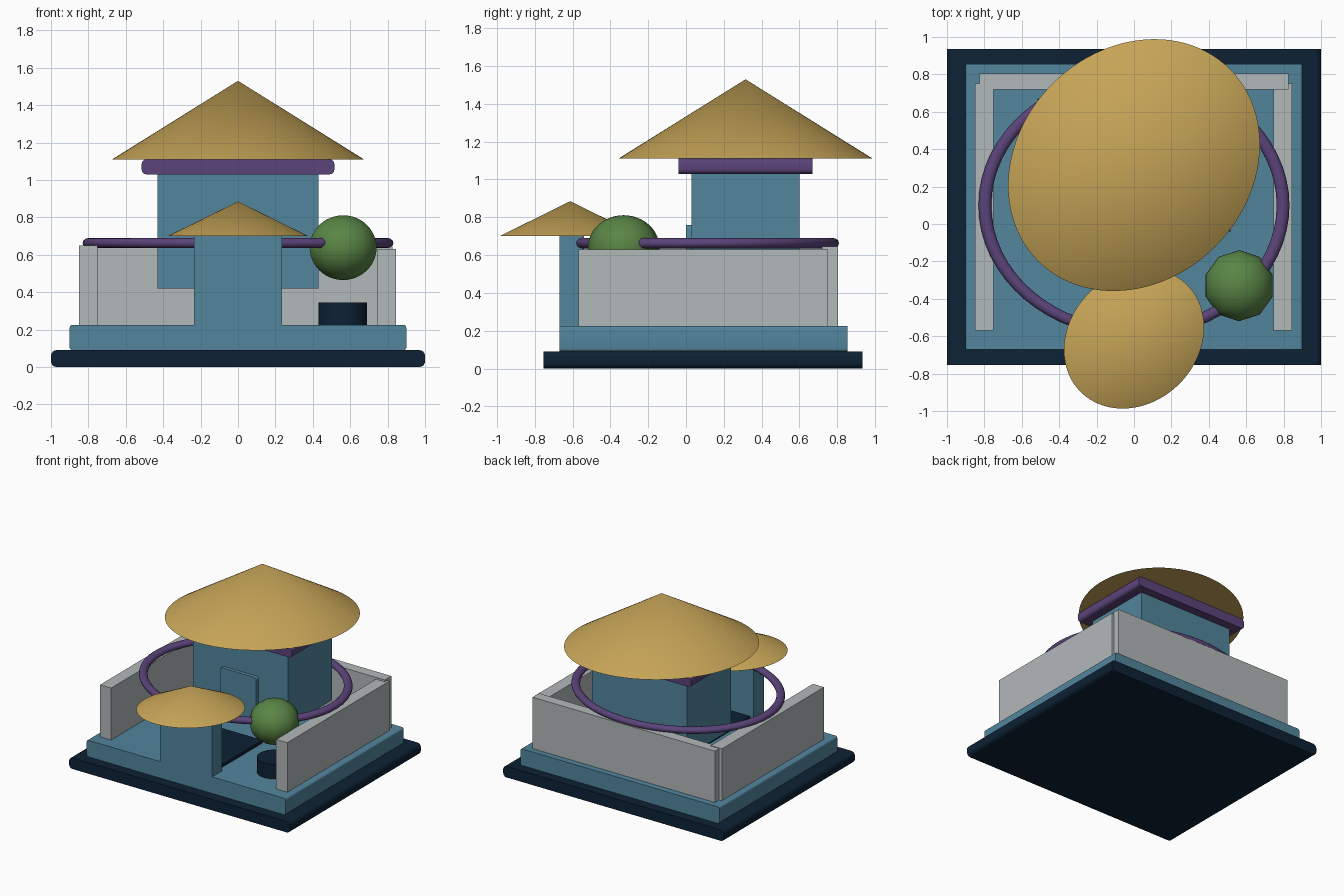
import bpy
import bmesh
import math
from mathutils import Matrix

if "Cube" in bpy.data.objects:
    bpy.data.objects.remove(bpy.data.objects["Cube"])


def material(name, rgb):
    m = bpy.data.materials.new(name)
    m.diffuse_color = (*rgb, 1)
    m.use_nodes = True
    m.node_tree.nodes["Principled BSDF"].inputs["Base Color"].default_value = m.diffuse_color
    return m


BLUE = material("teal blue", (0.085, 0.235, 0.335))
NAVY = material("dark navy", (0.004, 0.0155, 0.035))
PURPLE = material("purple", (0.105, 0.057, 0.195))
STRAW = material("straw", (0.56, 0.37, 0.095))
STONE = material("pale stone", (0.45, 0.48, 0.49))
GREEN = material("leaf green", (0.10, 0.235, 0.06))


def finish(bm, name, mat, smooth=None):
    bmesh.ops.recalc_face_normals(bm, faces=bm.faces)
    mesh = bpy.data.meshes.new(name)
    bm.to_mesh(mesh)
    bm.free()
    mesh.materials.append(mat)
    ob = bpy.data.objects.new(name, mesh)
    bpy.context.collection.objects.link(ob)
    if smooth:
        bpy.ops.object.select_all(action='DESELECT')
        ob.select_set(True)
        bpy.context.view_layer.objects.active = ob
        bpy.ops.object.shade_smooth_by_angle(angle=math.radians(smooth))
    return ob


def box(name, mat, x, y, z, round_edges=0.0):
    """Box from axis ranges; the edges running front to back can be rounded."""
    bm = bmesh.new()
    bmesh.ops.create_cube(bm, size=1)
    for v in bm.verts:
        v.co = [r[0] if c < 0 else r[1] for c, r in zip(v.co, (x, y, z))]
    if round_edges:
        edges = [e for e in bm.edges
                 if abs(e.verts[0].co.y - e.verts[1].co.y) > 1e-4]
        bmesh.ops.bevel(bm, geom=edges, offset=round_edges, segments=4,
                        profile=0.5, affect='EDGES')
    return finish(bm, name, mat, 35 if round_edges else None)


def cone_roof(name, centre_y, z0, z1, long_axis, short_axis):
    """Elliptical cone whose long axis lies on the diagonal."""
    bm = bmesh.new()
    place = (Matrix.Translation((0, centre_y, (z0 + z1) / 2))
             @ Matrix.Rotation(math.radians(45), 4, 'Z')
             @ Matrix.Diagonal((long_axis, short_axis, 1, 1)))
    bmesh.ops.create_cone(bm, cap_ends=True, segments=96, radius1=1,
                          radius2=0, depth=z1 - z0, matrix=place)
    return finish(bm, name, STRAW, 20)


# Stepped base
box("base_slab", NAVY, (-1, 1), (-0.755, 0.935), (0, 0.09), 0.03)
box("plinth", BLUE, (-0.9, 0.9), (-0.67, 0.855), (0.09, 0.225), 0.015)

# Courtyard walls
box("left_wall", STONE, (-0.85, -0.75), (-0.57, 0.75), (0.225, 0.65))
box("right_wall", STONE, (0.745, 0.845), (-0.57, 0.75), (0.225, 0.63))
box("back_wall", STONE, (-0.825, 0.825), (0.72, 0.805), (0.225, 0.645))

# Main tower with door panel, trim and roof
box("tower", BLUE, (-0.43, 0.43), (0.03, 0.6), (0.42, 1.035))
box("door_panel", BLUE, (-0.165, 0.165), (0.0, 0.035), (0.40, 0.76), 0.02)
box("roof_trim", PURPLE, (-0.515, 0.515), (-0.04, 0.67), (1.03, 1.11), 0.025)
cone_roof("main_roof", 0.315, 1.11, 1.53, 0.726, 0.616)

# Front gatehouse and path
box("gatehouse", BLUE, (-0.235, 0.235), (-0.67, -0.54), (0.225, 0.70))
cone_roof("gate_roof", -0.612, 0.70, 0.885, 0.404, 0.343)
box("path", NAVY, (-0.2, 0.2), (-0.56, 0.03), (0.22, 0.25))

# Oval ring floating around the tower
bm = bmesh.new()
NU, NV = 64, 12
rings = []
for i in range(NU):
    a = math.tau * i / NU
    ring = []
    for j in range(NV):
        b = math.tau * j / NV
        r = 1 + 0.043 * math.cos(b)
        ring.append(bm.verts.new((0.797 * r * math.cos(a),
                                  0.10 + 0.68 * r * math.sin(a),
                                  0.663 + 0.027 * math.sin(b))))
    rings.append(ring)
for i in range(NU):
    p, q = rings[i], rings[(i + 1) % NU]
    for j in range(NV):
        k = (j + 1) % NV
        bm.faces.new((p[j], q[j], q[k], p[k]))
finish(bm, "oval_ring", PURPLE, 60)

# Potted shrub
bm = bmesh.new()
bmesh.ops.create_cone(bm, cap_ends=True, segments=32, radius1=0.13,
                      radius2=0.13, depth=0.125,
                      matrix=Matrix.Translation((0.56, -0.33, 0.2825)))
finish(bm, "pot", NAVY, 35)

bm = bmesh.new()
bmesh.ops.create_uvsphere(
    bm, u_segments=10, v_segments=24, radius=1,
    matrix=Matrix.Translation((0.562, -0.33, 0.638))
    @ Matrix.Diagonal((0.188, 0.19, 0.173, 1)))
finish(bm, "shrub", GREEN, 45)
